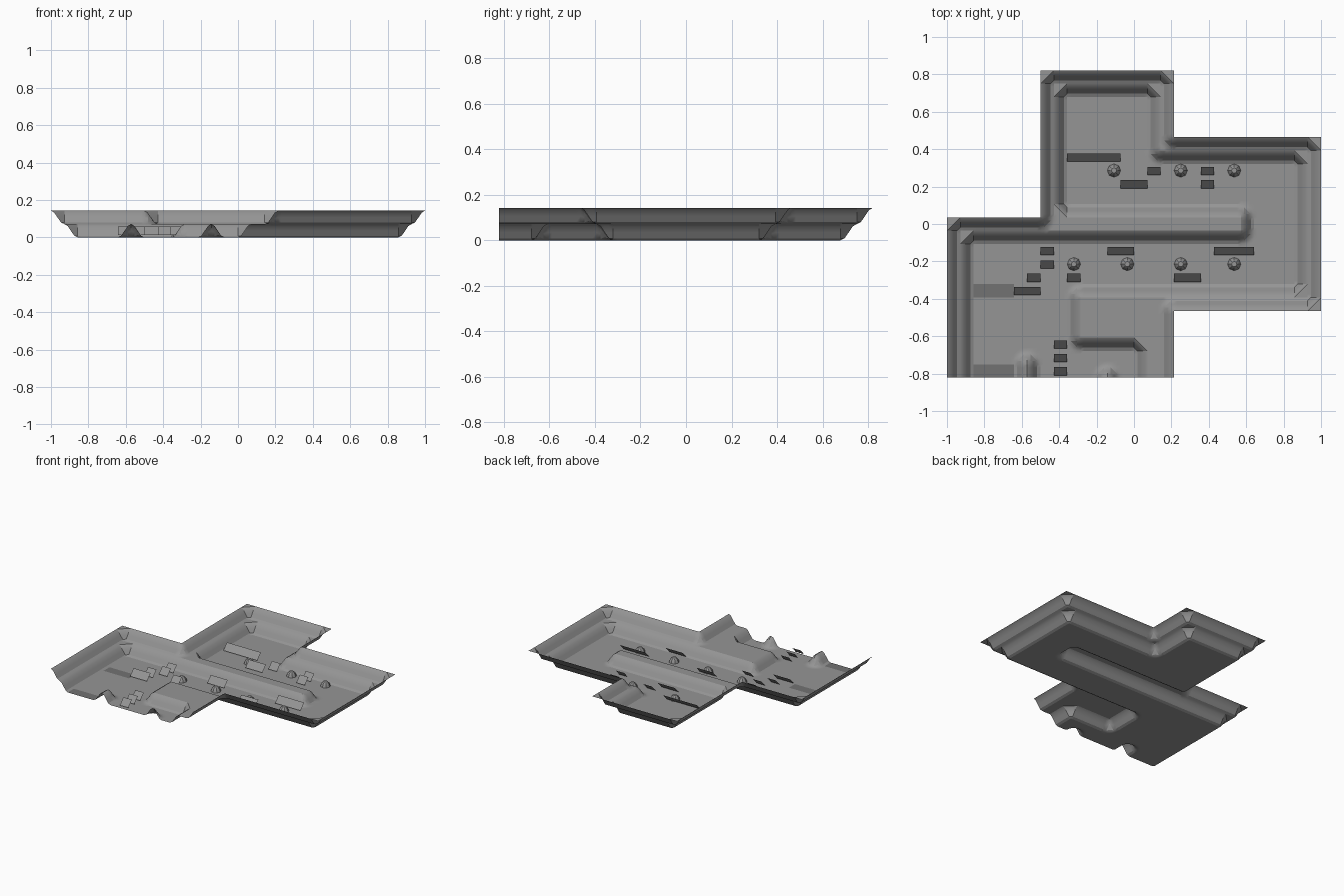
import bpy, bmesh, math

if "Cube" in bpy.data.objects:
    bpy.data.objects.remove(bpy.data.objects["Cube"])

T = 2 / 28            # one tile
W, H = 28, 23         # map size in tiles


def material(name, v):
    m = bpy.data.materials.new(name)
    m.diffuse_color = (v, v, v, 1)
    m.use_nodes = True
    m.node_tree.nodes["Principled BSDF"].inputs["Base Color"].default_value = m.diffuse_color
    return m


GREY = material("rock grey", 0.30)
DARK = material("dark grey", 0.17)


def pos(x, y, z):
    return ((x - W / 2) * T, (y - H / 2) * T, z * T)


def finish(bm, name, mat, angle=30):
    me = bpy.data.meshes.new(name)
    bm.to_mesh(me)
    bm.free()
    ob = bpy.data.objects.new(name, me)
    bpy.context.collection.objects.link(ob)
    me.materials.append(mat)
    bpy.ops.object.select_all(action='DESELECT')
    ob.select_set(True)
    bpy.context.view_layer.objects.active = ob
    bpy.ops.object.shade_smooth_by_angle(angle=math.radians(angle))
    return ob


# Map outline and raised shelves, as rectangles of tiles
ROOMS = [(0, 0, 17, 12), (7, 5, 17, 23), (7, 5, 28, 18)]
SHELVES = [(8, 11, 22, 12), (10, 3, 17, 6), (15, 0, 17, 3)]


def within(rects, i, j):
    return any(a <= i < c and b <= j < d for a, b, c, d in rects)


def rim(i, j):
    return not within(ROOMS, i, max(j, 0))


def shelf(i, j):
    j = max(j, 0)
    return within(SHELVES, i, j) or any(
        rim(i + a, j + b) for a in (-1, 0, 1) for b in (-1, 0, 1))


def cliff(d):
    # S-shaped slope: height at distance d (in tiles) from the upper edge
    pts = [(0, 1), (.25, .85), (.5, .48), (.75, .12), (1, 0)]
    for (a, p), (b, q) in zip(pts, pts[1:]):
        if d <= b:
            return p + (q - p) * (d - a) / (b - a)
    return 0


def slope(solid, i, j, u, v):
    if solid(i, j):
        return 1
    dx = min([d for s, d in ((-1, u), (1, 1 - u)) if solid(i + s, j)], default=9)
    dy = min([d for s, d in ((-1, v), (1, 1 - v)) if solid(i, j + s)], default=9)
    if dx < 9 and dy < 9:                     # chamfered room corner
        return cliff(max(0, dx + dy - 1))
    if min(dx, dy) < 9:                       # straight wall
        return cliff(min(dx, dy))
    d = min([math.hypot(u if a < 0 else 1 - u, v if b < 0 else 1 - v)
             for a in (-1, 1) for b in (-1, 1) if solid(i + a, j + b)], default=9)
    return cliff(d)                           # rounded outer corner


def mound(x, y):
    # Two short ridges at the open front edge
    return max(cliff(math.hypot(x - 6, max(0, y - 1))),
               cliff(math.hypot(x - 12, y)))


# Terrain sheet: floor, walls, shelves and mounds
bm = bmesh.new()
verts = {}
N = 4
for i in range(W):
    for j in range(H):
        if rim(i, j):
            continue
        for a in range(N):
            for b in range(N):
                quad = []
                for p, q in ((a, b), (a + 1, b), (a + 1, b + 1), (a, b + 1)):
                    key = (i * N + p, j * N + q)
                    if key not in verts:
                        u, v = p / N, q / N
                        z = slope(rim, i, j, u, v) + slope(shelf, i, j, u, v)
                        z = max(z, mound(i + u, j + v))
                        verts[key] = bm.verts.new(pos(i + u, j + v, z))
                    quad.append(verts[key])
                z = [w.co.z for w in quad]
                if abs(z[0] - z[2]) > abs(z[1] - z[3]):
                    quad = quad[1:] + quad[:1]
                bm.faces.new(quad[:3])
                bm.faces.new((quad[2], quad[3], quad[0]))
bmesh.ops.dissolve_limit(bm, angle_limit=0.01, verts=bm.verts[:], edges=bm.edges[:])
bmesh.ops.triangulate(bm, faces=[f for f in bm.faces if len(f.verts) > 4])
finish(bm, "terrain", GREY, 25)

# Small free-standing ledges: (left, right, row)
LEDGES = [(9, 13, 16), (15, 16, 15), (13, 15, 14), (19, 20, 15), (19, 20, 14),
          (7, 8, 9), (7, 8, 8), (12, 14, 9), (20, 23, 9), (6, 7, 7), (9, 10, 7),
          (17, 19, 7), (5, 7, 6), (8, 9, 2), (8, 9, 1), (8, 9, 0)]
bm = bmesh.new()
for a, b, r in LEDGES:
    bm.faces.new([bm.verts.new(pos(*c)) for c in (
        (a, r + .17, .17), (b, r + .17, .17), (b, r + .78, .81), (a, r + .78, .81))])
finish(bm, "ledges", GREY)

# Small round boulders
bm = bmesh.new()
for x, y in [(12.5, 15.5), (17.5, 15.5), (21.5, 15.5),
             (9.5, 8.5), (13.5, 8.5), (17.5, 8.5), (21.5, 8.5)]:
    rings = [[bm.verts.new(pos(x + r * math.cos(k * math.pi / 4),
                               y + r * math.sin(k * math.pi / 4), z))
              for k in range(8)] for r, z in ((.5, 0), (.4, .3), (.2, .5))]
    for lo, hi in zip(rings, rings[1:]):
        for k in range(8):
            n = (k + 1) % 8
            bm.faces.new((lo[k], lo[n], hi[n], hi[k]))
    bm.faces.new(rings[-1])
finish(bm, "boulders", GREY)

# Dark floor patches
bm = bmesh.new()
for r in (0, 6):
    bm.faces.new([bm.verts.new(pos(x, y, .02)) for x, y in (
        (2, r), (5, r), (5, r + 1), (2, r + 1))])
finish(bm, "floor_patches", DARK)
